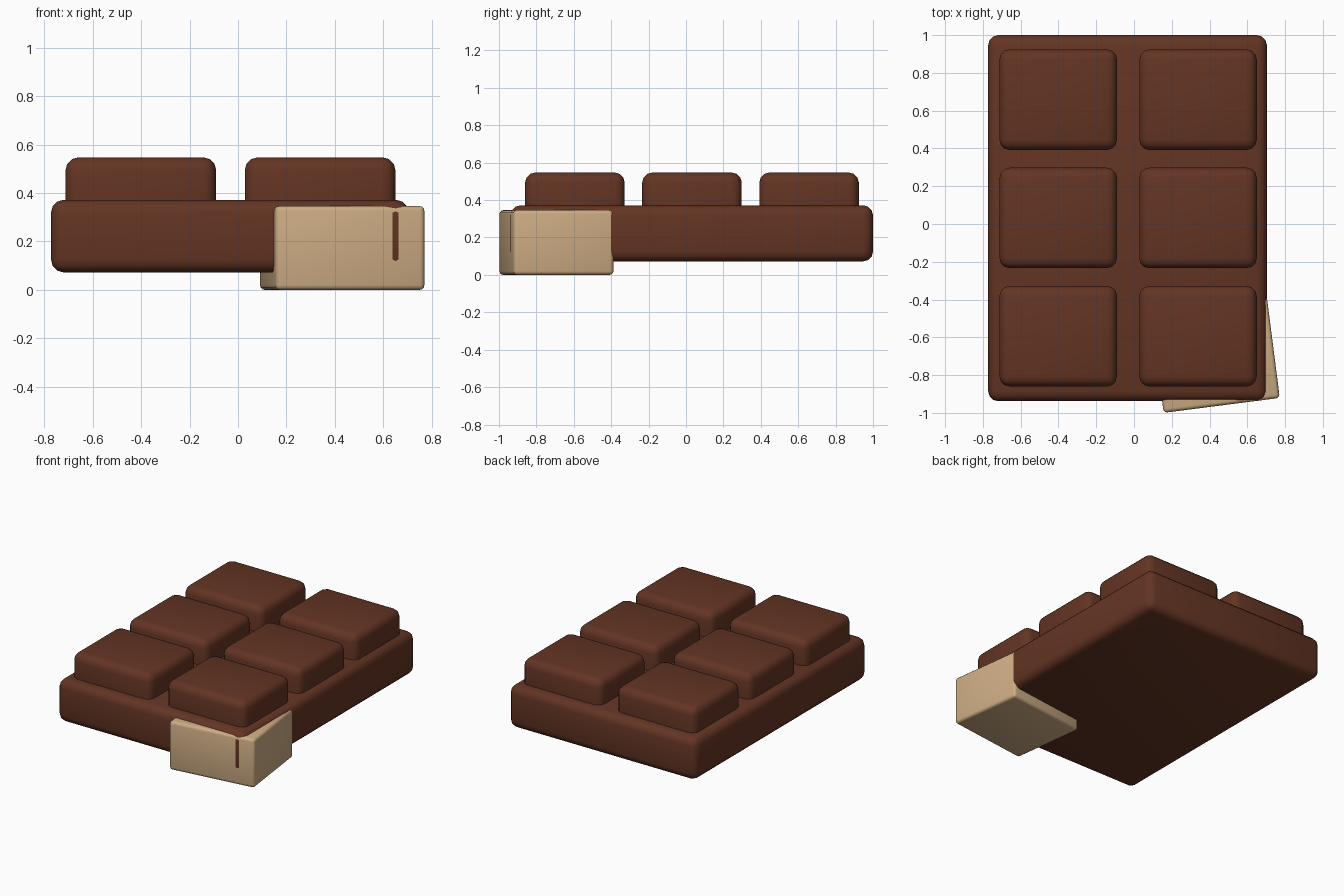
import bpy, bmesh, math
from mathutils import Matrix

if "Cube" in bpy.data.objects:
    bpy.data.objects.remove(bpy.data.objects["Cube"])


def material(name, rgb):
    m = bpy.data.materials.new(name)
    m.diffuse_color = (*rgb, 1)
    m.use_nodes = True
    m.node_tree.nodes["Principled BSDF"].inputs["Base Color"].default_value = m.diffuse_color
    return m


chocolate = material("chocolate brown", (0.125, 0.035, 0.017))
paper = material("tan paper", (0.62, 0.42, 0.235))


def rounded_box(name, lo, hi, bevel, mat, angle=0.0):
    size = [b - a for a, b in zip(lo, hi)]
    centre = [(a + b) / 2 for a, b in zip(lo, hi)]
    bm = bmesh.new()
    bmesh.ops.create_cube(bm, size=1, matrix=Matrix.Diagonal((*size, 1)))
    bmesh.ops.bevel(bm, geom=bm.edges[:], offset=bevel, segments=3,
                    profile=0.5, affect='EDGES')
    mesh = bpy.data.meshes.new(name)
    bm.to_mesh(mesh)
    bm.free()
    mesh.materials.append(mat)
    ob = bpy.data.objects.new(name, mesh)
    ob.location = centre
    ob.rotation_euler.z = angle
    bpy.context.collection.objects.link(ob)
    bpy.ops.object.select_all(action='DESELECT')
    ob.select_set(True)
    bpy.context.view_layer.objects.active = ob
    bpy.ops.object.shade_smooth_by_angle(angle=math.radians(40))
    return ob


# Base slab
rounded_box("bar_base", (-0.772, -0.938, 0.072), (0.7035, 1.0, 0.372), 0.053, chocolate)

# Raised squares, two columns by three rows
for row in range(3):
    for col in range(2):
        x, y = -0.712 + 0.74 * col, -0.86 + 0.626 * row
        rounded_box(f"square_{row}_{col}", (x, y, 0.22), (x + 0.622, y + 0.532, 0.547),
                    0.053, chocolate)

# Slightly turned paper wrapper on the front right corner
rounded_box("wrapper_corner", (0.12, -0.9625, 0.0), (0.74, -0.4225, 0.346),
            0.02, paper, math.radians(7.3))
